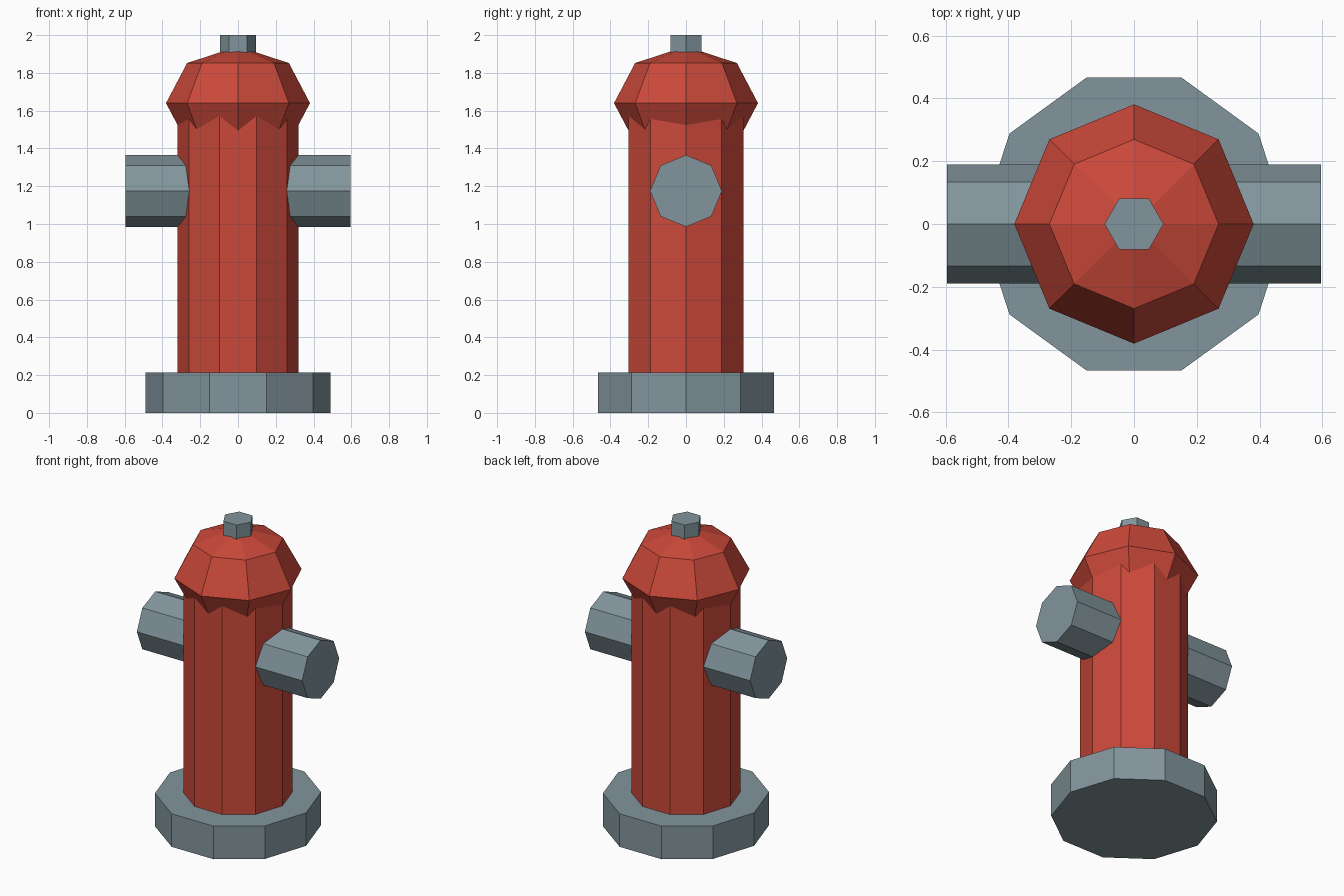
import bpy
import math
from mathutils import Matrix

cube = bpy.data.objects.get("Cube")
if cube:
    bpy.data.objects.remove(cube, do_unlink=True)


def make_material(name, color):
    mat = bpy.data.materials.new(name)
    mat.use_nodes = True
    mat.diffuse_color = color
    mat.node_tree.nodes["Principled BSDF"].inputs["Base Color"].default_value = color
    return mat


red = make_material("hydrant red", (0.60, 0.066, 0.042, 1))
grey = make_material("steel grey", (0.223, 0.301, 0.332, 1))


def finish(name, mat):
    obj = bpy.context.object
    obj.name = obj.data.name = name
    obj.data.materials.clear()
    obj.data.materials.append(mat)
    for poly in obj.data.polygons:
        poly.use_smooth = False
    return obj


def prism(name, sides, radius, start, end, mat, sideways=False):
    """Regular prism with a corner on +x, upright or lying along x."""
    bpy.ops.mesh.primitive_cylinder_add(vertices=sides, radius=radius, depth=end - start)
    obj = finish(name, mat)
    # The primitive starts on +y, so turn it to put a corner on +x
    obj.data.transform(Matrix.Rotation(math.radians(90), 4, "Z"))
    if sideways:
        obj.data.transform(Matrix.Rotation(math.radians(90), 4, "Y"))
    obj.location["xz".index("x") if sideways else 2] = (start + end) / 2
    return obj


# Base plate and barrel
prism("base", 10, 0.49, 0, 0.215, grey)
prism("barrel", 10, 0.32, 0.1, 1.64, red)

# Side outlets, one pipe through the barrel
outlets = prism("side_outlets", 8, 0.19, -0.595, 0.595, grey, sideways=True)
outlets.location.z = 1.175

# Faceted bonnet, a flattened low-poly sphere
bpy.ops.mesh.primitive_uv_sphere_add(segments=8, ring_count=4, radius=1, location=(0, 0, 1.64))
bonnet = finish("bonnet", red)
bonnet.data.transform(Matrix.Diagonal((0.381, 0.381, 0.3, 1)))

# Hexagonal nut on top
prism("top_nut", 6, 0.094, 1.85, 2.0, grey)
